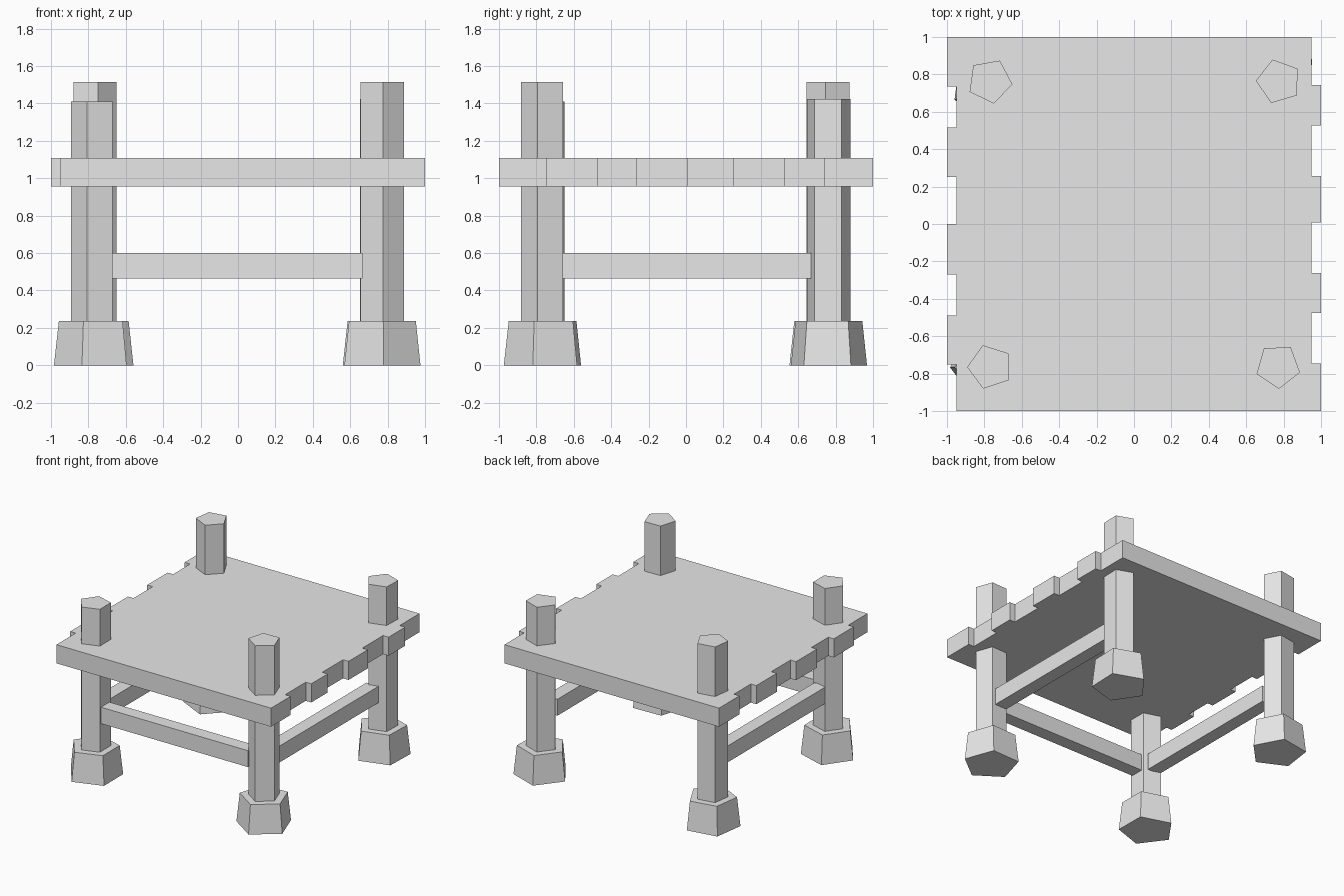
import bpy
import bmesh
from math import cos, sin, radians

cube = bpy.data.objects.get("Cube")
if cube:
    bpy.data.objects.remove(cube, do_unlink=True)

grey = bpy.data.materials.new("light_grey")
grey.use_nodes = True
grey.diffuse_color = (0.8, 0.8, 0.8, 1)
grey.node_tree.nodes["Principled BSDF"].inputs["Base Color"].default_value = (0.8, 0.8, 0.8, 1)


def loft(name, low, high, z0, z1):
    """Closed prism between two matching outlines."""
    bm = bmesh.new()
    a = [bm.verts.new((x, y, z0)) for x, y in low]
    b = [bm.verts.new((x, y, z1)) for x, y in high]
    n = len(a)
    bm.faces.new(a[::-1])
    bm.faces.new(b)
    for i in range(n):
        j = (i + 1) % n
        bm.faces.new((a[i], a[j], b[j], b[i]))
    bmesh.ops.recalc_face_normals(bm, faces=bm.faces)
    mesh = bpy.data.meshes.new(name)
    bm.to_mesh(mesh)
    bm.free()
    mesh.materials.append(grey)
    obj = bpy.data.objects.new(name, mesh)
    bpy.context.collection.objects.link(obj)
    return obj


def pentagon(x, y, radius, turn):
    angles = [radians(turn + 72 * k) for k in range(5)]
    return [(x + radius * cos(t), y + radius * sin(t)) for t in angles]


def box(name, x0, x1, y0, y1, z0, z1):
    outline = [(x0, y0), (x1, y0), (x1, y1), (x0, y1)]
    return loft(name, outline, outline, z0, z1)


# Five-sided posts, each turned differently, on flared feet
posts = [
    ("front_right", -0.77, -0.764, 36.5, 1.41),
    ("front_left", 0.77, -0.76, 56, 1.515),
    ("back_right", -0.771, 0.764, 64, 1.515),
    ("back_left", 0.774, 0.762, 34, 1.425),
]
for side, x, y, turn, top in posts:
    shaft = pentagon(x, y, 0.122, turn)
    loft(side + "_post", shaft, shaft, 0.2, top)
    loft(side + "_foot", pentagon(x, y, 0.214, turn), pentagon(x, y, 0.188, turn), 0, 0.236)

# Platform of eight planks, alternately shifted sideways
left_cuts = [-1, -0.75, -0.49, -0.27, 0, 0.25, 0.515, 0.735, 1]
right_cuts = [-1, -0.745, -0.477, -0.263, 0.007, 0.257, 0.527, 0.743, 1]
left_edge, right_edge = [], []
for i in range(8):
    shift = 0.05 if i % 2 == 0 else 0
    left_edge += [(shift - 1, left_cuts[i]), (shift - 1, left_cuts[i + 1])]
    right_edge += [(0.95 + shift, right_cuts[i]), (0.95 + shift, right_cuts[i + 1])]
deck = right_edge + left_edge[::-1]
loft("plank_platform", deck, deck, 0.955, 1.108)

# Rails on the front and both sides; the back stays open
box("front_rail", -0.675, 0.665, -0.82, -0.71, 0.465, 0.6)
for side, s in (("left", 1), ("right", -1)):
    box(side + "_rail", *sorted((0.7 * s, 0.81 * s)), -0.67, 0.67, 0.465, 0.6)
